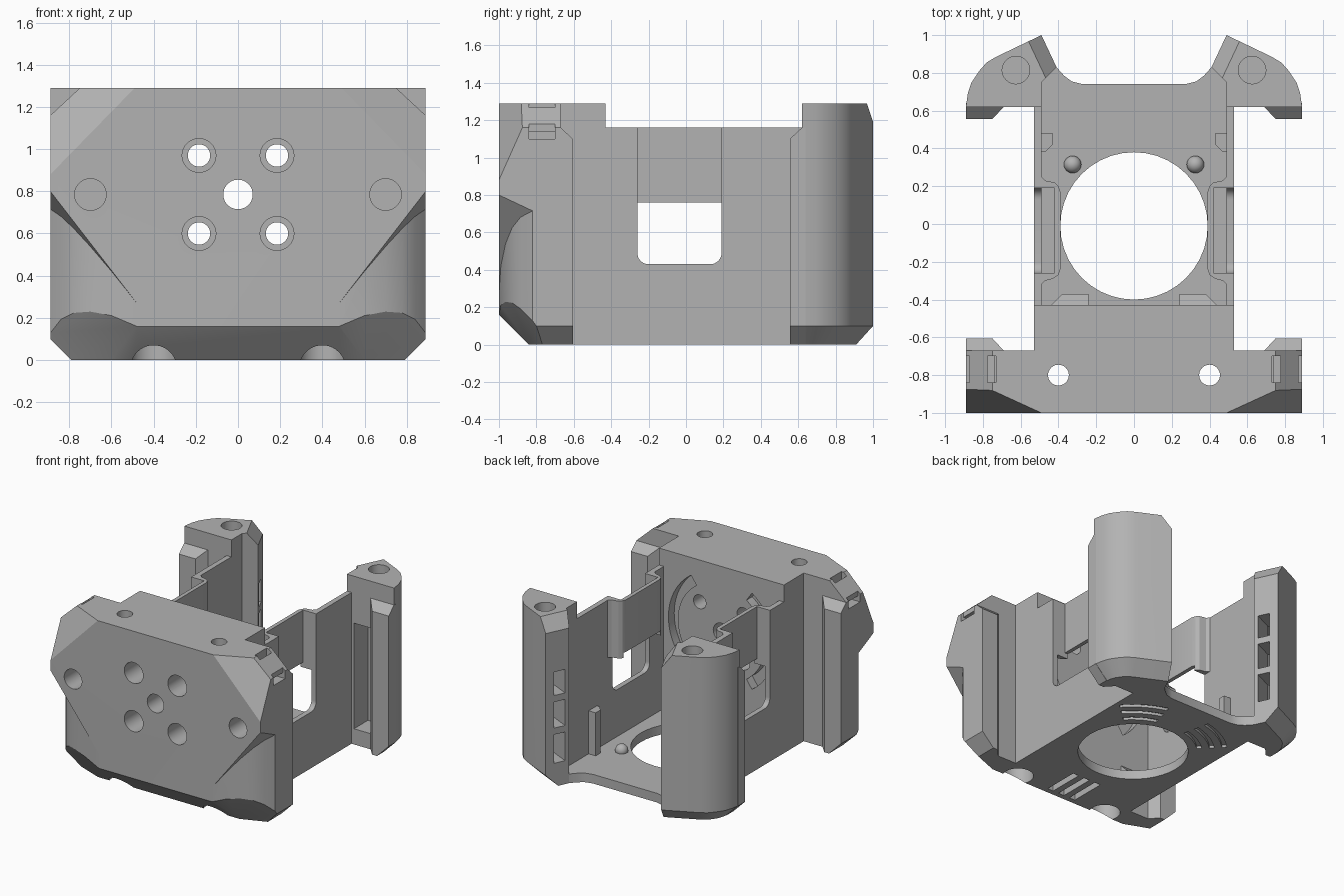
import bpy, bmesh, math
from mathutils import Vector, Matrix

if "Cube" in bpy.data.objects:
    bpy.data.objects.remove(bpy.data.objects["Cube"], do_unlink=True)

grey = bpy.data.materials.new("plain_grey")
grey.use_nodes = True
COLOUR = (0.45, 0.45, 0.45, 1)
grey.diffuse_color = COLOUR
grey.node_tree.nodes["Principled BSDF"].inputs["Base Color"].default_value = COLOUR


def make(name, bm):
    bmesh.ops.recalc_face_normals(bm, faces=bm.faces[:])
    mesh = bpy.data.meshes.new(name)
    bm.to_mesh(mesh)
    bm.free()
    mesh.materials.append(grey)
    obj = bpy.data.objects.new(name, mesh)
    bpy.context.collection.objects.link(obj)
    return obj


def prism(name, pts, lo, hi, axis="z"):
    """Extrude a flat outline along one axis."""
    place = {"x": lambda a, b, h: (h, a, b), "y": lambda a, b, h: (a, h, b),
             "z": lambda a, b, h: (a, b, h)}[axis]
    bm = bmesh.new()
    low = [bm.verts.new(place(a, b, lo)) for a, b in pts]
    high = [bm.verts.new(place(a, b, hi)) for a, b in pts]
    bm.faces.new(low)
    bm.faces.new(high)
    n = len(pts)
    for i in range(n):
        j = (i + 1) % n
        bm.faces.new((low[i], low[j], high[j], high[i]))
    return make(name, bm)


def box(name, x0, x1, y0, y1, z0, z1):
    return prism(name, [(x0, y0), (x1, y0), (x1, y1), (x0, y1)], z0, z1)


def arc(a, b, r, start=0, end=360, n=40):
    return [(a + r * math.cos(math.radians(start + (end - start) * i / n)),
             b + r * math.sin(math.radians(start + (end - start) * i / n)))
            for i in range(n + (abs(end - start) < 360))]


def rod(a, b, r, lo, hi, axis="z"):
    return prism("cutter", arc(a, b, r), lo, hi, axis)


def band(a, b, r, width, start, end, lo, hi, axis="z"):
    """Curved strip used for grooves."""
    pts = arc(a, b, r, start, end) + arc(a, b, r + width, end, start)
    return prism("cutter", pts, lo, hi, axis)


def slice_off(obj, inside, *planes):
    """Cut away what lies beyond each three-point plane."""
    bm = bmesh.new()
    bm.from_mesh(obj.data)
    for a, b, c in planes:
        a, b, c = Vector(a), Vector(b), Vector(c)
        no = (b - a).cross(c - a).normalized()
        if no.dot(Vector(inside) - a) > 0:
            no = -no
        bmesh.ops.bisect_plane(bm, geom=bm.verts[:] + bm.edges[:] + bm.faces[:],
                               plane_co=a, plane_no=no, clear_outer=True, dist=1e-5)
        bmesh.ops.holes_fill(bm, edges=[e for e in bm.edges if e.is_boundary], sides=0)
    bmesh.ops.recalc_face_normals(bm, faces=bm.faces[:])
    bm.to_mesh(obj.data)
    bm.free()


def bake(obj):
    graph = bpy.context.evaluated_depsgraph_get()
    old = obj.data
    new = bpy.data.meshes.new_from_object(obj.evaluated_get(graph))
    obj.modifiers.clear()
    obj.data = new
    bpy.data.meshes.remove(old)


def carve(obj, cutters):
    for c in cutters:
        mod = obj.modifiers.new("cut", "BOOLEAN")
        mod.operation, mod.solver, mod.object = "DIFFERENCE", "EXACT", c
        bake(obj)
        bpy.data.objects.remove(c, do_unlink=True)


def mirror(obj):
    obj.modifiers.new("mirror", "MIRROR").use_mirror_merge = False
    bake(obj)


SIDES = (1, -1)
SIDE_BOTTOM = ((0.89, 0, 0.1), (0.89, 1, 0.1), (0.79, 0, 0))

# Front block: T-shaped plan with faceted corners
block = prism("front_block", [(-0.89, -1), (0.89, -1), (0.89, -0.67), (0.53, -0.67),
              (0.53, -0.43), (-0.53, -0.43), (-0.53, -0.67), (-0.89, -0.67)], 0, 1.29)
facets = [
    ((0.49, -1, 1.29), (0.73, -0.89, 1.29), (0.89, -1, 0.88)),
    ((0.75, 0, 1.29), (0.75, 1, 1.29), (0.89, 0, 1.16)),
    SIDE_BOTTOM,
    ((0.48, -1, 0.16), (0.89, -0.8, 0.1), (0.6, -0.84, 0)),
]
slice_off(block, (0, -0.7, 0.6), ((0, -1, 0.16), (1, -1, 0.16), (0, -0.84, 0)))
for s in SIDES:
    slice_off(block, (0, -0.7, 0.6), *[[(s * x, y, z) for x, y, z in p] for p in facets])

# Rounded lower corners below a slanting overhang
for s in SIDES:
    plan = [(0.95, -1.05), (0.46, -1.05), (0.48, -1), (0.6, -0.99), (0.7, -0.965),
            (0.78, -0.93), (0.84, -0.885), (0.89, -0.82), (0.95, -0.78)]
    corner = prism("cutter", [(s * x, y) for x, y in plan], -0.1, 1)
    slice_off(corner, (s * 0.8, -0.95, 0), ((s * 0.48, -1, 0.27), (s * 0.89, -1, 0.8),
                                            (s * 0.89, -0.83, 0.72)))
    carve(block, [corner])

# Bolt holes, tie slots and grooves in the block
cuts = [rod(0, 0.785, 0.07, -1.1, -0.3, "y")]
for s in SIDES:
    for z in (0.6, 0.97):
        cuts += [rod(s * 0.185, z, 0.08, -1.1, -0.62, "y"),
                 rod(s * 0.185, z, 0.053, -0.7, -0.3, "y")]
    cuts += [rod(s * 0.7, 0.785, 0.075, -1.1, -0.78, "y"),
             rod(s * 0.4, -0.8, 0.055, -0.1, 1.4),
             rod(s * 0.4, -0.8, 0.11, -0.1, 0.25)]
    for x0, x1, z0 in ((0.73, 0.775, 1.14), (0.87, 0.95, 1.14), (0.74, 0.92, 1.1)):
        z1 = 1.14 if x1 == 0.92 else 1.4
        xs = sorted((s * x0, s * x1))
        cuts.append(box("cutter", *xs, -0.84, -0.7, z0, z1))
    mid = 0 if s > 0 else 180
    cuts.append(band(0, 0.785, 0.37, 0.08, mid - 55, mid + 55, -0.5, -0.4, "y"))
for x in (-0.1, 0, 0.1):
    cuts.append(box("cutter", x - 0.025, x + 0.025, -0.8, -0.52, -0.1, 0.06))
carve(block, cuts)

# Floor with fan opening
half = [(0.53, -0.45), (0.53, 0.8), (0.41, 0.83), (0.37, 0.785), (0.33, 0.755), (0.27, 0.74)]
floor = prism("floor", half + [(-x, y) for x, y in reversed(half)], 0, 0.07)
cuts = [rod(0, -0.01, 0.39, -0.1, 0.2)]
for s in SIDES:
    mid = 60 if s > 0 else 120
    for r in (0.43, 0.52, 0.61):
        cuts.append(band(s * 0.02, 0, r, 0.035, mid - 18, mid + 14, -0.1, 0.02))
carve(floor, cuts)

# Locating pegs on the floor
bm = bmesh.new()
bmesh.ops.create_uvsphere(bm, u_segments=24, v_segments=12, radius=0.046,
                          matrix=Matrix.Translation((0.325, 0.315, 0.08)))
mirror(make("floor_peg", bm))

# Small ramps and upright stops inside
ramp = prism("floor_ramp", [(0.24, -0.44), (0.45, -0.44), (0.38, -0.37), (0.24, -0.37)], 0.05, 0.16)
slice_off(ramp, (0.3, -0.43, 0.06), ((0, -0.43, 0.16), (1, -0.43, 0.16), (0, -0.37, 0.1)))
mirror(ramp)
stop = box("upright_stop", 0.43, 0.5, 0.38, 0.48, 0.05, 0.4)
slice_off(stop, (0.49, 0.47, 0.1), ((0.43, 0.42, 0), (0.43, 0.42, 1), (0.47, 0.38, 0)))
mirror(stop)

# Side walls: plain lower part, upper part stepping inward
lower = box("side_wall_lower", 0.49, 0.53, -0.45, 0.7, 0, 0.72)
upper = prism("side_wall_upper", [
    (0.53, -0.45), (0.53, 0.7), (0.49, 0.7), (0.49, 0.25), (0.47, 0.23), (0.42, 0.22),
    (0.4, 0.2), (0.39, 0.17), (0.39, -0.24), (0.4, -0.27), (0.43, -0.29),
    (0.47, -0.3), (0.49, -0.32), (0.49, -0.45)], 0.72, 1.16)
opening = arc(-0.2, 0.49, 0.06, 180, 270, 8) + arc(0.13, 0.49, 0.06, 270, 360, 8)
opening += [(0.19, 0.76), (-0.26, 0.76)]
for wall in (lower, upper):
    carve(wall, [prism("cutter", opening, 0.3, 0.6, "x")])
carve(upper, [box("cutter", 0.42, 0.6, -0.26, 0.19, 0.75, 1.3)])
mirror(lower)
mirror(upper)

# Rear pillars with chamfered ends
plan = [(0.53, 0.62), (0.89, 0.62), (0.88, 0.69), (0.86, 0.75), (0.82, 0.81), (0.78, 0.855),
        (0.73, 0.885), (0.49, 1), (0.41, 0.83), (0.49, 0.75), (0.49, 0.62)]
pillar = prism("rear_pillar", plan, 0, 1.29)
planes = [((0.49, 1, 1.19), (0.41, 0.83, 1.19), (0.56, 0.97, 1.29))]
for (x0, y0), (x1, y1) in zip(plan[1:7], plan[2:8]):
    inward = Vector((y0 - y1, x1 - x0)).normalized() * 0.1
    planes.append(((x0, y0, 0.1), (x1, y1, 0.1), (x0 + inward.x, y0 + inward.y, 0)))
slice_off(pillar, (0.62, 0.8, 0.6), *planes)
cuts = [rod(0.625, 0.815, 0.073, 1, 1.4), box("cutter", 0.55, 0.71, 0.5, 0.79, 0.12, 0.93)]
along, across = Vector((0.905, -0.426)), Vector((0.426, 0.905))
for z0, z1 in ((0.18, 0.4), (0.45, 0.65), (0.7, 0.88)):
    c = Vector((0.53, 0.86))
    pts = [c + along * a * 0.16 + across * b * 0.045
           for a, b in ((-1, -1), (1, -1), (1, 1), (-1, 1))]
    cuts.append(prism("cutter", [tuple(p) for p in pts], z0, z1))
carve(pillar, cuts)
mirror(pillar)

# Guide lips facing each other along the sides
for name, y, d in (("front_lip", -0.67, 1), ("rear_lip", 0.62, -1)):
    lip = prism(name, [(0.69, y), (0.75, y + d * 0.065), (0.89, y + d * 0.065),
                       (0.89, y - d * 0.02), (0.69, y - d * 0.02)], 0, 1.16)
    slice_off(lip, (0.75, y, 0.5), SIDE_BOTTOM,
              ((0, y, 1.16), (1, y, 1.16), (0, y + d * 0.065, 1.1)))
    mirror(lip)

# Smooth the round surfaces, keep edges crisp
for obj in bpy.context.collection.objects:
    if obj.type == "MESH" and grey.name in obj.data.materials:
        obj.select_set(True)
        bpy.context.view_layer.objects.active = obj
bpy.ops.object.shade_smooth_by_angle(angle=math.radians(25))
